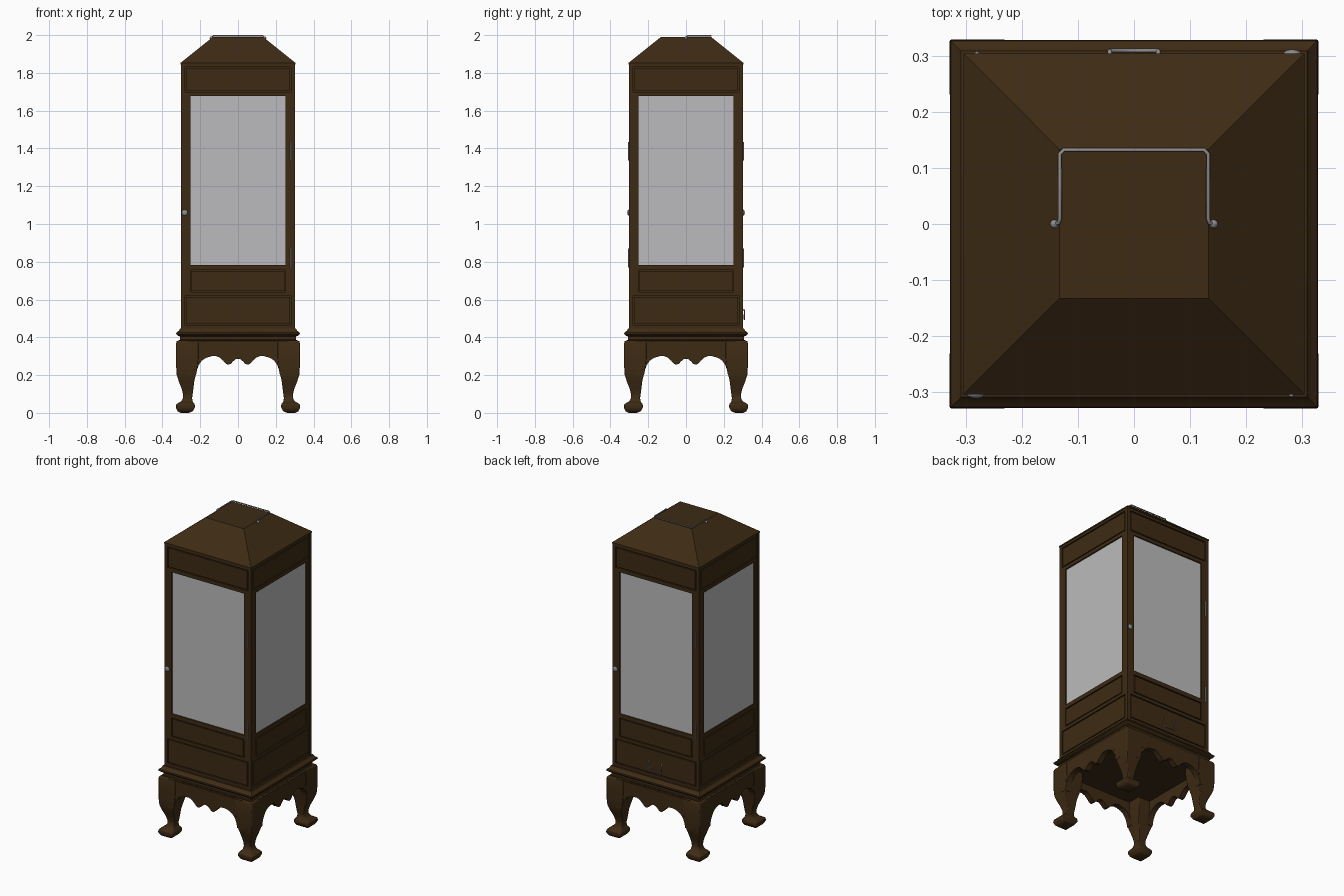
import bpy, bmesh, math
from mathutils import Matrix, Vector

cube = bpy.data.objects.get("Cube")
if cube:
    bpy.data.objects.remove(cube)


def material(name, rgb):
    m = bpy.data.materials.new(name)
    m.use_nodes = True
    m.diffuse_color = (*rgb, 1)
    m.node_tree.nodes["Principled BSDF"].inputs["Base Color"].default_value = (*rgb, 1)
    return m


WOOD = material("dark wood", (0.048, 0.024, 0.007))
GLASS = material("grey glass", (0.5, 0.5, 0.51))
METAL = material("grey metal", (0.26, 0.26, 0.26))


def finish(name, bm, mat, bevel=0, angle=35):
    bmesh.ops.recalc_face_normals(bm, faces=bm.faces)
    me = bpy.data.meshes.new(name)
    bm.to_mesh(me)
    bm.free()
    me.materials.append(mat)
    me.shade_smooth()
    me.set_sharp_from_angle(angle=math.radians(angle))
    ob = bpy.data.objects.new(name, me)
    bpy.context.collection.objects.link(ob)
    if bevel:
        mod = ob.modifiers.new("bevel", "BEVEL")
        mod.width = bevel
        mod.segments = 2
        mod.limit_method = "ANGLE"
    return ob


def add_box(bm, lo, hi, turn=Matrix()):
    lo, hi = Vector(lo), Vector(hi)
    m = turn @ Matrix.Translation((lo + hi) / 2) @ Matrix.Diagonal((*(hi - lo), 1))
    bmesh.ops.create_cube(bm, size=1, matrix=m)


def add_loft(bm, sections):
    """Stack of square sections (inner, outer, z), capped at both ends."""
    rings = [[bm.verts.new(p) for p in ((a, a, z), (b, a, z), (b, b, z), (a, b, z))]
             for a, b, z in sections]
    for r, s in zip(rings, rings[1:]):
        for i in range(4):
            j = (i + 1) % 4
            bm.faces.new((r[i], r[j], s[j], s[i]))
    bm.faces.new(rings[0])
    bm.faces.new(rings[-1])


def tube(name, points, radius, turn=Matrix()):
    cu = bpy.data.curves.new(name, "CURVE")
    cu.dimensions = "3D"
    cu.bevel_depth = radius
    cu.bevel_resolution = 2
    cu.use_fill_caps = True
    sp = cu.splines.new("POLY")
    sp.points.add(len(points) - 1)
    for p, co in zip(sp.points, points):
        p.co = (*(turn @ Vector(co)), 1)
    cu.materials.append(METAL)
    ob = bpy.data.objects.new(name, cu)
    bpy.context.collection.objects.link(ob)


SIDES = {n: Matrix.Rotation(i * math.pi / 2, 4, "Z")
         for i, n in enumerate(("front", "left", "back", "right"))}
W = 0.302       # half width of the case
POST = 0.28     # inner edge of the corner posts
OPEN = 0.252    # half width of the glazed opening

# Case core and corner posts
bm = bmesh.new()
add_box(bm, (-0.289, -0.289, 0.43), (0.289, 0.289, 1.85))
finish("case_core", bm, WOOD)
bm = bmesh.new()
for sx in (-1, 1):
    for sy in (-1, 1):
        add_box(bm, (sx * 0.291 - 0.011, sy * 0.291 - 0.011, 0.43),
                (sx * 0.291 + 0.011, sy * 0.291 + 0.011, 1.85))
finish("corner_posts", bm, WOOD)

# Rails, stiles, panels and glass on all four sides
RAILS = ((0.43, 0.465), (0.62, 0.64), (0.757, 0.783), (1.677, 1.70), (1.83, 1.85))
PANELS = ((0.465, 0.62, POST), (0.64, 0.757, OPEN), (1.70, 1.83, POST))
for side, turn in SIDES.items():
    bm = bmesh.new()
    for lo, hi in RAILS:
        add_box(bm, (-POST, -W + 0.001, lo), (POST, -0.285, hi), turn)
    for s in (-1, 1):
        mid = s * (POST + OPEN) / 2
        add_box(bm, (mid - 0.014, -W + 0.001, 0.64), (mid + 0.014, -0.285, 1.677), turn)
    finish(side + "_frame", bm, WOOD)
    bm = bmesh.new()
    for lo, hi, half in PANELS:
        add_box(bm, (-half + 0.006, -W + 0.002, lo + 0.006),
                (half - 0.006, -0.285, hi - 0.006), turn)
    finish(side + "_panels", bm, WOOD)
    bm = bmesh.new()
    add_box(bm, (-OPEN, -0.293, 0.783), (OPEN, -0.287, 1.677), turn)
    finish(side + "_glass", bm, GLASS)

# Roof and waist moulding
bm = bmesh.new()
add_loft(bm, [(-h, h, z) for h, z in ((0.304, 1.845), (0.304, 1.853), (0.133, 1.99))])
finish("roof", bm, WOOD, angle=20)
bm = bmesh.new()
add_loft(bm, [(-h, h, z) for h, z in (
    (0.30, 0.36), (0.312, 0.385), (0.306, 0.388), (0.306, 0.405), (0.318, 0.408),
    (0.328, 0.418), (0.326, 0.425), (0.314, 0.434), (0.308, 0.446), (0.302, 0.448))])
finish("waist_moulding", bm, WOOD)

# Scalloped aprons
HALF = [(0.0, 0.286), (0.012, 0.284), (0.025, 0.274), (0.038, 0.26), (0.05, 0.255),
        (0.062, 0.259), (0.078, 0.276), (0.095, 0.292), (0.115, 0.30), (0.14, 0.30),
        (0.17, 0.291), (0.192, 0.276), (0.208, 0.252), (0.217, 0.228), (0.222, 0.20)]
outline = [(-x, z) for x, z in HALF[:0:-1]] + HALF
outline += [(0.26, 0.20), (0.26, 0.38), (-0.26, 0.38), (-0.26, 0.20)]
for side, turn in SIDES.items():
    bm = bmesh.new()
    face = bm.faces.new([bm.verts.new((x, -0.325, z)) for x, z in outline])
    ext = bmesh.ops.extrude_face_region(bm, geom=[face])["geom"]
    bmesh.ops.translate(bm, vec=(0, 0.035, 0),
                        verts=[v for v in ext if isinstance(v, bmesh.types.BMVert)])
    bm.transform(turn)
    finish(side + "_apron", bm, WOOD)

# Curved legs with pad feet
LEG = [(0.262, 0.304, 0), (0.24, 0.32, 0.008), (0.228, 0.329, 0.028), (0.229, 0.328, 0.045),
       (0.241, 0.30, 0.062), (0.243, 0.291, 0.08), (0.24, 0.291, 0.10), (0.236, 0.299, 0.13),
       (0.232, 0.313, 0.165), (0.224, 0.324, 0.20), (0.214, 0.327, 0.24),
       (0.208, 0.327, 0.30), (0.208, 0.327, 0.37), (0.212, 0.322, 0.382)]
for side, turn in SIDES.items():
    bm = bmesh.new()
    add_loft(bm, LEG)
    bm.transform(turn)
    finish(side + "_corner_leg", bm, WOOD, bevel=0.004, angle=45)
bm = bmesh.new()
add_loft(bm, [(-0.31, 0.31, 0.345), (-0.31, 0.31, 0.372), (-0.318, 0.318, 0.382)])
finish("base_board", bm, WOOD)

# Door hinges and knobs, front and back
for side in ("front", "back"):
    turn = SIDES[side]
    for label, z in (("upper", 1.385), ("lower", 0.82)):
        tube(f"{side}_{label}_hinge", [(0.28, -0.304, z - 0.05), (0.28, -0.304, z + 0.05)],
             0.004, turn)
    bm = bmesh.new()
    bmesh.ops.create_uvsphere(bm, u_segments=16, v_segments=8, radius=0.016,
                              matrix=turn @ Matrix.Translation((-0.282, -0.304, 1.06))
                              @ Matrix.Diagonal((1, 0.45, 1, 1)))
    finish(side + "_knob", bm, METAL)

# Drawer pull on the back
tube("drawer_pull", [(-0.043, -0.30, 0.545), (-0.043, -0.309, 0.545), (-0.043, -0.309, 0.495),
                     (0.043, -0.309, 0.495), (0.043, -0.309, 0.545), (0.043, -0.30, 0.545)],
     0.004, SIDES["back"])

# Folded carrying handle on the roof
right_half = [(0.143, 0, 1.985), (0.134, 0.002, 1.993), (0.132, 0.01, 1.996),
              (0.132, 0.125, 1.996), (0.125, 0.132, 1.996)]
tube("top_handle", right_half + [(-x, y, z) for x, y, z in reversed(right_half)], 0.0035)
bm = bmesh.new()
for s in (-1, 1):
    bmesh.ops.create_uvsphere(bm, u_segments=12, v_segments=8, radius=0.008,
                              matrix=Matrix.Translation((s * 0.142, 0, 1.985)))
finish("top_handle_pivots", bm, METAL)
